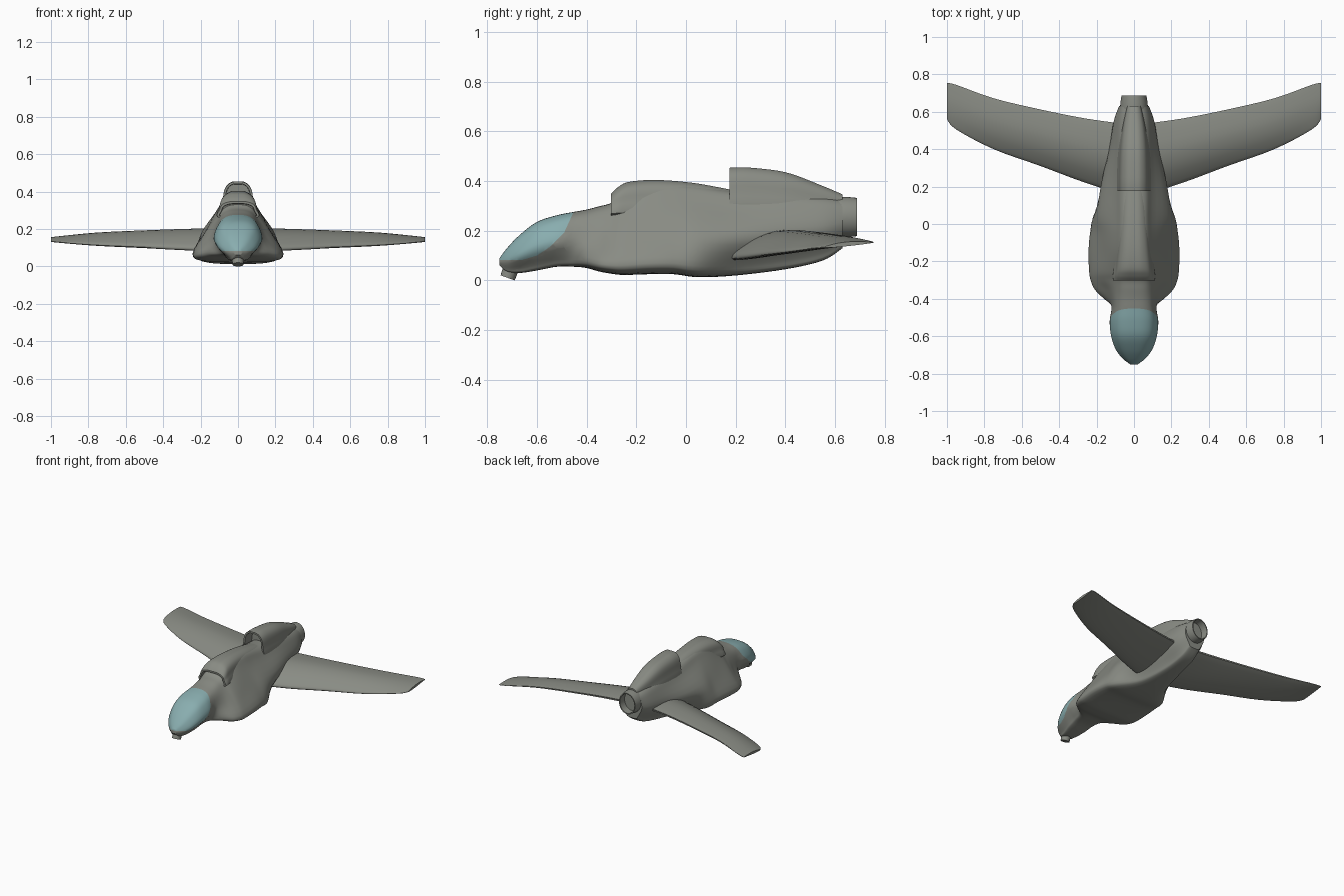
import bpy, bmesh, math
from mathutils import Vector, Matrix

cube = bpy.data.objects.get("Cube")
if cube:
    bpy.data.objects.remove(cube, do_unlink=True)


def make_material(name, colour):
    mat = bpy.data.materials.new(name)
    mat.use_nodes = True
    mat.diffuse_color = (*colour, 1)
    mat.node_tree.nodes["Principled BSDF"].inputs["Base Color"].default_value = (*colour, 1)
    return mat


HULL = make_material("hull grey", (0.25, 0.26, 0.23))
GLASS = make_material("canopy glass", (0.25, 0.42, 0.43))


def spline(points, steps, closed=False):
    """Smooth curve through points of any dimension."""
    n = len(points)
    pick = (lambda i: points[i % n]) if closed else (lambda i: points[min(max(i, 0), n - 1)])
    result = []
    for i in range(n if closed else n - 1):
        quad = [pick(i + k) for k in (-1, 0, 1, 2)]
        for s in range(steps):
            t = s / steps
            result.append(tuple(
                b + 0.5 * t * (c - a + t * (2*a - 5*b + 4*c - d + t * (3*(b - c) + d - a)))
                for a, b, c, d in zip(*quad)))
    if not closed:
        result.append(tuple(points[-1]))
    return result


def loft(rings):
    """Skin a list of rings; returns the mesh and its two end caps."""
    bm = bmesh.new()
    rows = [[bm.verts.new(p) for p in ring] for ring in rings]
    n = len(rows[0])
    for a, b in zip(rows, rows[1:]):
        for i in range(n):
            j = (i + 1) % n
            bm.faces.new((a[i], a[j], b[j], b[i]))
    caps = [bm.faces.new(rows[0]), bm.faces.new(rows[-1])]
    bmesh.ops.recalc_face_normals(bm, faces=bm.faces)
    return bm, caps


def recess(bm, cap, rim, depth):
    """Hollow an end cap into an open mouth."""
    direction = cap.normal.copy()
    bmesh.ops.inset_region(bm, faces=[cap], thickness=rim)
    bmesh.ops.inset_region(bm, faces=[cap], thickness=0.002)
    bmesh.ops.translate(bm, verts=cap.verts, vec=-direction * depth)


def finish(name, bm, angle=40):
    mesh = bpy.data.meshes.new(name)
    bm.to_mesh(mesh)
    bm.free()
    obj = bpy.data.objects.new(name, mesh)
    bpy.context.collection.objects.link(obj)
    mesh.materials.append(HULL)
    bpy.ops.object.select_all(action='DESELECT')
    obj.select_set(True)
    bpy.context.view_layer.objects.active = obj
    bpy.ops.object.shade_smooth_by_angle(angle=math.radians(angle))
    return obj


# Fuselage: y, bottom, top, then half widths at chine, middle and shoulder
stations = [
    (-.75, .06, .09, .015, .02, .015),
    (-.72, .035, .13, .04, .06, .048),
    (-.67, .03, .182, .055, .098, .078),
    (-.6, .04, .235, .075, .122, .1),
    (-.52, .055, .262, .085, .13, .105),
    (-.45, .055, .276, .1, .12, .1),
    (-.4, .05, .285, .16, .13, .1),
    (-.35, .036, .298, .21, .15, .102),
    (-.3, .027, .312, .232, .175, .106),
    (-.25, .022, .345, .24, .183, .106),
    (-.15, .025, .392, .243, .175, .1),
    (-.05, .025, .396, .235, .18, .1),
    (.05, .013, .385, .212, .195, .1),
    (.2, .02, .362, .12, .178, .1),
    (.4, .045, .355, .075, .135, .094),
    (.55, .08, .34, .06, .108, .085),
    (.63, .13, .325, .05, .08, .068),
]


def body_ring(y, low, high, chine, middle, shoulder):
    half = [(0.75 * chine, .02), (chine, .12), (middle, .45),
            (shoulder, .8), (0.6 * shoulder, .96)]
    ring = [(0, 0)] + half + [(0, 1)] + [(-x, f) for x, f in reversed(half)]
    return [(x, y, low + f * (high - low)) for x, f in spline(ring, 4, True)]


bm, caps = loft([body_ring(*s) for s in spline(stations, 5)])

# Canopy: cut its lower border into the nose and colour the faces above it
border = [(-.76, .082), (-.66, .082), (-.6, .1), (-.55, .133), (-.49, .193), (-.45, .28)]
planes = [(Vector((0, y0, z0)), Vector((0, z0 - z1, y1 - y0)).normalized())
          for (y0, z0), (y1, z1) in zip(border, border[1:])]
for point, normal in planes:
    faces = [f for f in bm.faces if f.calc_center_median().y < -.42]
    edges = {e for f in faces for e in f.edges}
    verts = {v for f in faces for v in f.verts}
    bmesh.ops.bisect_plane(bm, geom=[*verts, *edges, *faces],
                           plane_co=point, plane_no=normal, dist=1e-5)
for f in bm.faces:
    centre = f.calc_center_median()
    if all((centre - p).dot(n) > 0 for p, n in planes):
        f.material_index = 1
fuselage = finish("fuselage", bm)
fuselage.data.materials.append(GLASS)


# Dorsal intakes, sinking into the fuselage: y, top, half width
def intake(name, path, base, depth):
    rings = []
    for y, top, w in spline(path, 5):
        half = [(w, 0), (w, .5), (.84 * w, .82), (.45 * w, .98)]
        ring = half + [(0, 1)] + [(-x, f) for x, f in reversed(half)]
        rings.append([(x, y, base + f * (top - base)) for x, f in spline(ring, 4, True)])
    bm, caps = loft(rings)
    recess(bm, caps[0], .012, depth)
    finish(name, bm)


intake("front_intake", [(-.302, .348, .098), (-.275, .374, .1), (-.23, .396, .095),
                        (-.12, .404, .085), (.03, .392, .075), (.18, .365, .065)], .26, .03)
intake("rear_intake", [(.176, .453, .08), (.25, .454, .08), (.4, .435, .074),
                       (.53, .388, .058), (.63, .346, .038)], .27, .08)

# Exhaust nozzle: hollow tapering tube
rings = []
for y, rx, rz in [(.5, .07, .07), (.6, .075, .081), (.65, .073, .081), (.687, .066, .077)]:
    rings.append([(rx * math.cos(a), y, .255 + rz * math.sin(a))
                  for a in (math.tau * k / 32 for k in range(32))])
bm, caps = loft(rings)
recess(bm, caps[1], .007, .052)
finish("exhaust_nozzle", bm)

# Wings, pitched nose-down: x, leading edge, trailing edge, bottom, top
wing_path = [(.03, .15, .53, .08, .206), (.25, .217, .56, .085, .204),
             (.5, .31, .61, .098, .195), (.75, .4, .67, .11, .183),
             (.95, .505, .742, .126, .163), (1, .56, .752, .132, .157)]
airfoil = [(0, .1), (.06, .32), (.3, .76), (.6, .98), (.97, .9),
           (1, .82), (.97, .72), (.6, .35), (.25, .07), (.05, 0)]
rings = [[(x, front + c * (back - front), low + h * (high - low))
          for c, h in spline(airfoil, 3, True)]
         for x, front, back, low, high in spline(wing_path, 4)]
bm, caps = loft(rings)
wings = finish("wings", bm)
wings.modifiers.new("mirror", 'MIRROR').use_mirror_merge = False

# Nose sensor: short tilted stub under the tip
bm = bmesh.new()
tilt = Matrix.Translation((0, -.704, .048)) @ Matrix.Rotation(math.radians(-20), 4, 'X')
bmesh.ops.create_cone(bm, cap_ends=True, segments=20, radius1=.03, radius2=.034,
                      depth=.08, matrix=tilt)
lowest = min(v.co.z for v in bm.verts)
bmesh.ops.translate(bm, verts=bm.verts, vec=(0, 0, -lowest))
finish("nose_sensor", bm)
